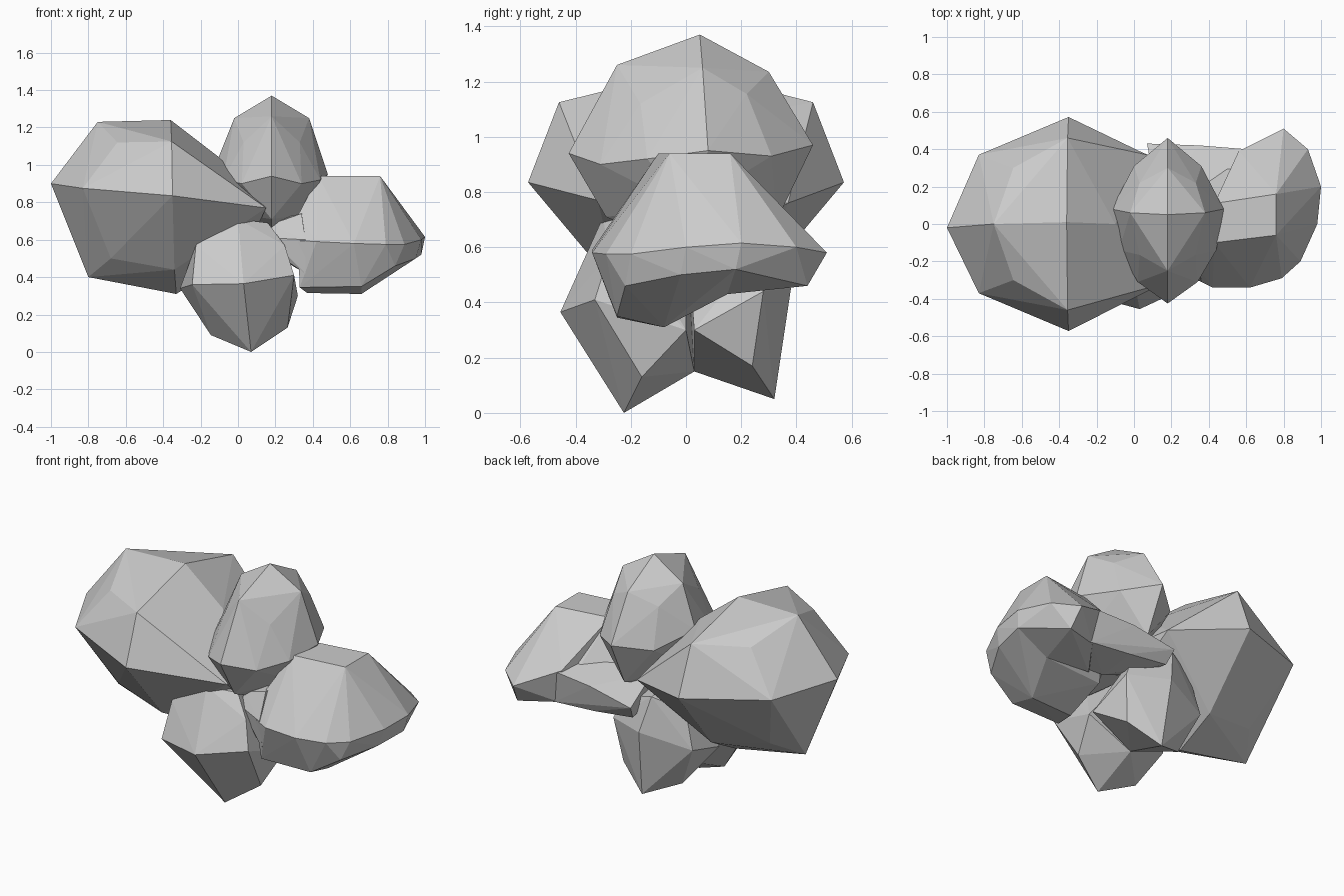
import bpy, bmesh


def both_x(points, cx):
    """Mirror points across the plane x = cx."""
    return points + [(2 * cx - x, y, z) for x, y, z in points]


def both_y(points):
    """Mirror points across the plane y = 0."""
    return points + [(x, -y, z) for x, y, z in points]


def facet_lobe(name, points):
    """Flat-faced lump stretched around a few corner points."""
    bm = bmesh.new()
    for p in points:
        bm.verts.new(p)
    bmesh.ops.remove_doubles(bm, verts=bm.verts[:], dist=0.001)
    bmesh.ops.convex_hull(bm, input=bm.verts[:])
    loose = [v for v in bm.verts if not v.link_faces]
    bmesh.ops.delete(bm, geom=loose, context='VERTS')
    bmesh.ops.recalc_face_normals(bm, faces=bm.faces[:])
    mesh = bpy.data.meshes.new(name)
    bm.to_mesh(mesh)
    bm.free()
    obj = bpy.data.objects.new(name, mesh)
    bpy.context.collection.objects.link(obj)
    return obj


# Large left lobe: spine points plus mirrored rings
facet_lobe("left_lobe", [
    (-1.0, -.02, .90), (-.75, 0, 1.23), (-.36, .01, 1.24), (-.10, 0, 1.04),
    (-.80, 0, .40), (-.33, 0, .31), (.05, 0, .55),
    (.15, -.32, .77), (.07, .37, .76),
] + both_y([
    (-.83, .37, .875), (-.35, .572, .835),
    (-.645, .30, 1.12), (-.355, .46, 1.125),
    (-.68, .17, .50), (-.34, .24, .44),
]))

# Top lobe: centre profile plus mirrored sides
facet_lobe("top_lobe", [
    (.18, .05, 1.37), (.18, -.25, 1.26), (.18, .30, 1.235),
    (.18, -.425, .94), (.18, .46, .97), (.18, -.29, .71),
    (.18, .33, .70), (.18, 0, .58), (.48, .08, .95), (-.12, .08, 1.0),
] + both_x([
    (.38, .06, 1.25), (.33, -.165, 1.12), (.33, .22, 1.155),
    (.34, -.31, .90), (.36, .31, .93), (.44, -.14, .92), (.38, 0, .74),
], .18))

# Right lobe: flat top, wide rim, shallow underside
facet_lobe("right_lobe", [
    (.43, -.10, .94), (.76, -.06, .94), (.76, .16, .94), (.43, .11, .94),
    (.32, -.20, .73), (.32, .18, .72), (.32, -.29, .595), (.42, -.34, .59),
    (.62, -.34, .58), (.79, -.29, .575), (.89, -.20, .575), (.98, 0, .60),
    (1.0, .20, .615), (.92, .10, .69), (.50, .30, .70),
    (.98, .18, .52), (.95, -.02, .50), (.84, -.22, .46),
    (.66, -.08, .31), (.37, -.10, .315), (.66, -.25, .35), (.33, -.25, .345),
    (.75, .15, .43), (.35, .12, .43),
])

# Outer back corner of the right lobe
facet_lobe("right_lobe_back_corner", [
    (.93, .40, .60), (.80, .51, .58), (.82, .44, .46), (.56, .39, .69),
    (.60, .36, .48), (1.0, .20, .615), (.98, .18, .52), (.76, .16, .94),
    (.43, .11, .94), (.75, .15, .43), (.45, .15, .45),
])

# Narrow neck joining the right lobe to the middle
facet_lobe("right_lobe_neck", [
    (.17, -.18, .68), (.17, -.22, .61), (.34, -.22, .74), (.36, -.31, .60),
    (.36, -.28, .42), (.24, -.22, .50), (.36, .18, .72), (.36, .15, .48),
    (.12, .10, .69), (.12, .10, .56),
])

# Thin arm running inwards along the back of the right lobe
facet_lobe("right_lobe_back_arm", [
    (.60, .40, .68), (.35, .42, .665), (.07, .43, .61),
    (.09, .38, .53), (.35, .38, .50), (.62, .37, .48),
    (.12, .15, .70), (.12, .15, .55), (.60, .20, .74), (.40, .20, .73),
    (.60, .15, .46), (.35, .15, .47),
])

# Two bottom lobes meeting in a valley
facet_lobe("bottom_front_lobe", [
    (.07, -.225, 0), (.03, -.455, .365), (.05, .03, .15),
    (-.145, -.16, .09), (.265, -.16, .13), (-.245, -.38, .36),
    (.30, -.33, .41), (-.31, -.12, .34), (.32, 0, .30),
    (0, -.30, .71), (-.13, -.23, .70), (.16, -.23, .69),
    (-.225, -.31, .57), (.25, -.28, .57), (0, 0, .70),
])
facet_lobe("bottom_back_lobe", [
    (.07, .32, .05), (.05, .03, .15), (-.13, .22, .13), (.25, .24, .17),
    (.05, .38, .45), (-.24, .28, .38), (.29, .28, .44), (-.28, .08, .34),
    (.32, .03, .30), (0, .33, .66), (-.18, .26, .60), (.22, .25, .58),
    (0, 0, .68),
])
